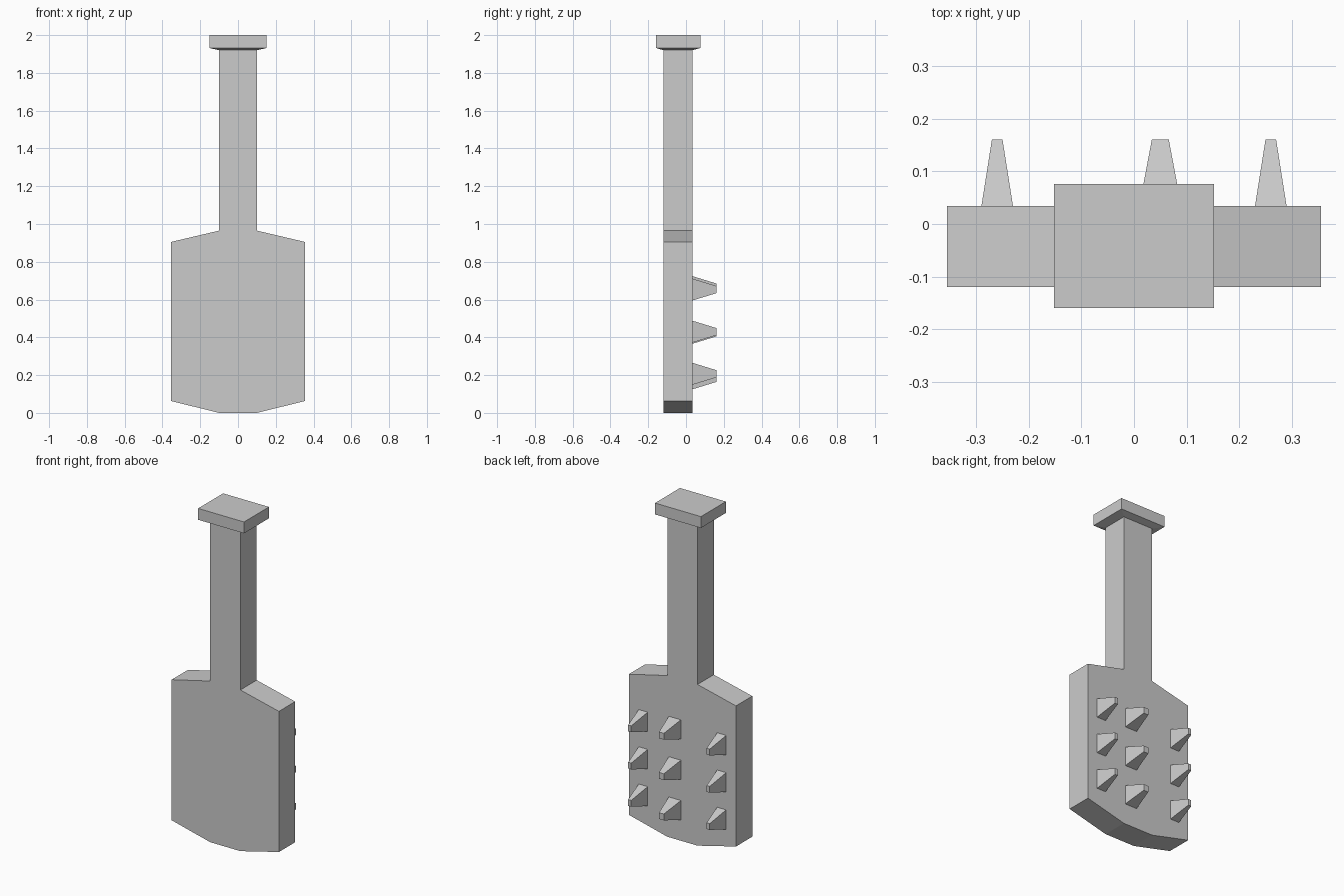
import bpy
import bmesh

cube = bpy.data.objects.get("Cube")
if cube:
    bpy.data.objects.remove(cube, do_unlink=True)

# One plain grey for the whole model
grey = bpy.data.materials.new("light_grey")
grey.use_nodes = True
colour = (0.6, 0.6, 0.6, 1)
grey.diffuse_color = colour
grey.node_tree.nodes["Principled BSDF"].inputs["Base Color"].default_value = colour

BACK, FRONT = 0.034, -0.12


def loft(name, rings, base_cap=True):
    """Join matching rings of points into a flat-faced solid."""
    bm = bmesh.new()
    loops = [[bm.verts.new(p) for p in ring] for ring in rings]
    for a, b in zip(loops, loops[1:]):
        for i in range(len(a)):
            j = (i + 1) % len(a)
            bm.faces.new((a[i], a[j], b[j], b[i]))
    if base_cap:
        bm.faces.new(loops[0][::-1])
    bm.faces.new(loops[-1])
    bmesh.ops.recalc_face_normals(bm, faces=bm.faces)
    mesh = bpy.data.meshes.new(name)
    bm.to_mesh(mesh)
    bm.free()
    mesh.materials.append(grey)
    obj = bpy.data.objects.new(name, mesh)
    bpy.context.collection.objects.link(obj)
    return obj


def flat_rect(half_x, y0, y1, z):
    return [(-half_x, y0, z), (half_x, y0, z), (half_x, y1, z), (-half_x, y1, z)]


def upright_rect(x, z, half_x, half_z, y):
    return [(x - half_x, y, z - half_z), (x + half_x, y, z - half_z),
            (x + half_x, y, z + half_z), (x - half_x, y, z + half_z)]


# Paddle blade and handle share one mirrored outline, extruded in depth
half = [(0.1, 0), (0.355, 0.063), (0.355, 0.905), (0.1, 0.965), (0.1, 1.925)]
outline = half + [(-x, z) for x, z in reversed(half)]
loft("paddle_and_handle", [[(x, y, z) for x, z in outline] for y in (FRONT, BACK)])

# Pommel with a shallow tapered underside
loft("pommel", [
    flat_rect(0.1, FRONT, BACK, 1.92),
    flat_rect(0.152, -0.16, 0.076, 1.932),
    flat_rect(0.152, -0.16, 0.076, 2.0),
])

# Three columns of blunt spikes on the back: x, base and tip half widths, heights
columns = {
    "left": (0.26, 0.03, 0.01, (0.207, 0.43, 0.653)),
    "middle": (0.05, 0.04, 0.016, (0.183, 0.424, 0.666)),
    "right": (-0.26, 0.03, 0.01, (0.207, 0.43, 0.653)),
}
for side, (x, base, tip, heights) in columns.items():
    for row, z in zip(("lower", "centre", "upper"), heights):
        loft(f"{side}_{row}_spike", [
            upright_rect(x, z, base, 0.058, BACK),
            upright_rect(x, z, tip, 0.019, 0.161),
        ], base_cap=False).data.update()
